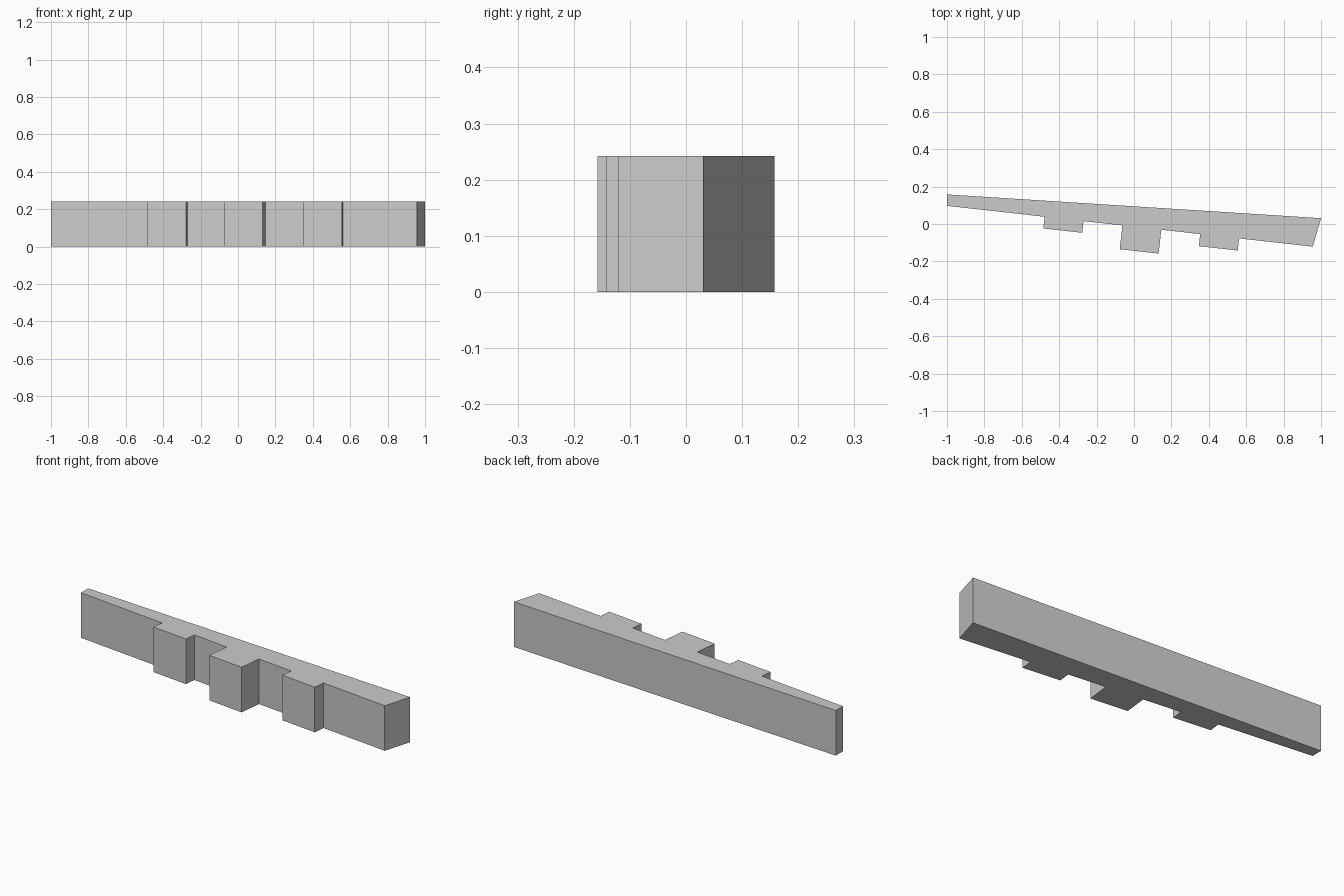
import bpy
import bmesh
from mathutils import Vector

old = bpy.data.objects.get("Cube")
if old:
    bpy.data.objects.remove(old, do_unlink=True)

HEIGHT = 0.242
BAY_WIDTH = 0.208

# Corners of the plain tapering wall
back_right = Vector((-1.0, 0.158))
back_left = Vector((1.0, 0.031))
front_right = Vector((-1.0, 0.097))
front_left = Vector((0.956, -0.121))

along = (front_left - front_right).normalized()
outward = Vector((along.y, -along.x))


def on_front(x):
    """Point of the slanted front line at the given x."""
    return front_right + along * ((x - front_right.x) / along.x)


# Front line stepping out around the three bays (start x, depth)
outline = [front_right]
for start, depth in ((-0.478, 0.063), (-0.062, 0.128), (0.354, 0.065)):
    a, b = on_front(start), on_front(start + BAY_WIDTH)
    outline += [a, a + outward * depth, b + outward * depth, b]
outline += [front_left, back_left, back_right]

# Extrude the outline into a solid block
bm = bmesh.new()
base = bm.faces.new([bm.verts.new((p.x, p.y, 0)) for p in outline])
top = bmesh.ops.extrude_face_region(bm, geom=[base], use_keep_orig=True)
bmesh.ops.translate(bm, vec=(0, 0, HEIGHT),
                    verts=[g for g in top["geom"] if isinstance(g, bmesh.types.BMVert)])
bmesh.ops.recalc_face_normals(bm, faces=bm.faces)
mesh = bpy.data.meshes.new("wall_with_bays")
bm.to_mesh(mesh)
bm.free()

# Single plain grey
grey = bpy.data.materials.new("light_grey")
grey.use_nodes = True
colour = (0.6, 0.6, 0.6, 1)
grey.diffuse_color = colour
grey.node_tree.nodes["Principled BSDF"].inputs["Base Color"].default_value = colour
mesh.materials.append(grey)

wall = bpy.data.objects.new("wall_with_bays", mesh)
bpy.context.collection.objects.link(wall)
